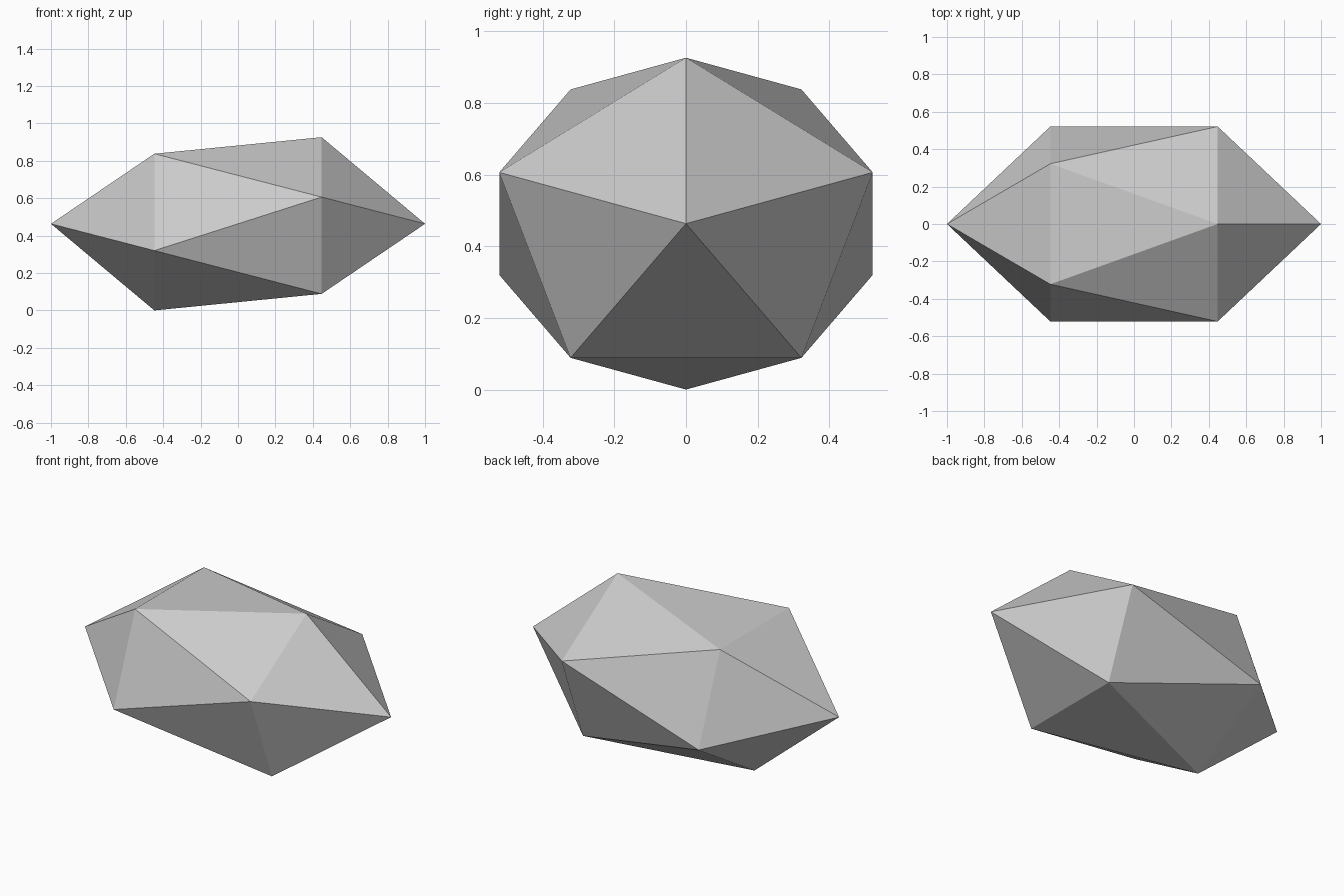
import bpy, bmesh
from math import sin, cos, pi, sqrt

cube = bpy.data.objects.get("Cube")
if cube:
    bpy.data.objects.remove(cube, do_unlink=True)

# Plain grey stone
grey = bpy.data.materials.new("stone_grey")
grey.use_nodes = True
colour = (0.6, 0.6, 0.6, 1)
grey.diffuse_color = colour
grey.node_tree.nodes["Principled BSDF"].inputs["Base Color"].default_value = colour

# Stretched twenty-sided stone: a tip at each end and two opposed rings of five
HALF_DEPTH, HALF_HEIGHT = 0.548, 0.463
bm = bmesh.new()
for side in (1, -1):
    bm.verts.new((side, 0, HALF_HEIGHT))
    for i in range(5):
        a = 2 * pi * i / 5
        bm.verts.new((side / sqrt(5),
                      HALF_DEPTH * sin(a),
                      HALF_HEIGHT * (1 + side * cos(a))))
bmesh.ops.convex_hull(bm, input=bm.verts)
bmesh.ops.recalc_face_normals(bm, faces=bm.faces)

mesh = bpy.data.meshes.new("stone")
bm.to_mesh(mesh)
bm.free()
mesh.materials.append(grey)
stone = bpy.data.objects.new("stone", mesh)
bpy.context.collection.objects.link(stone)
